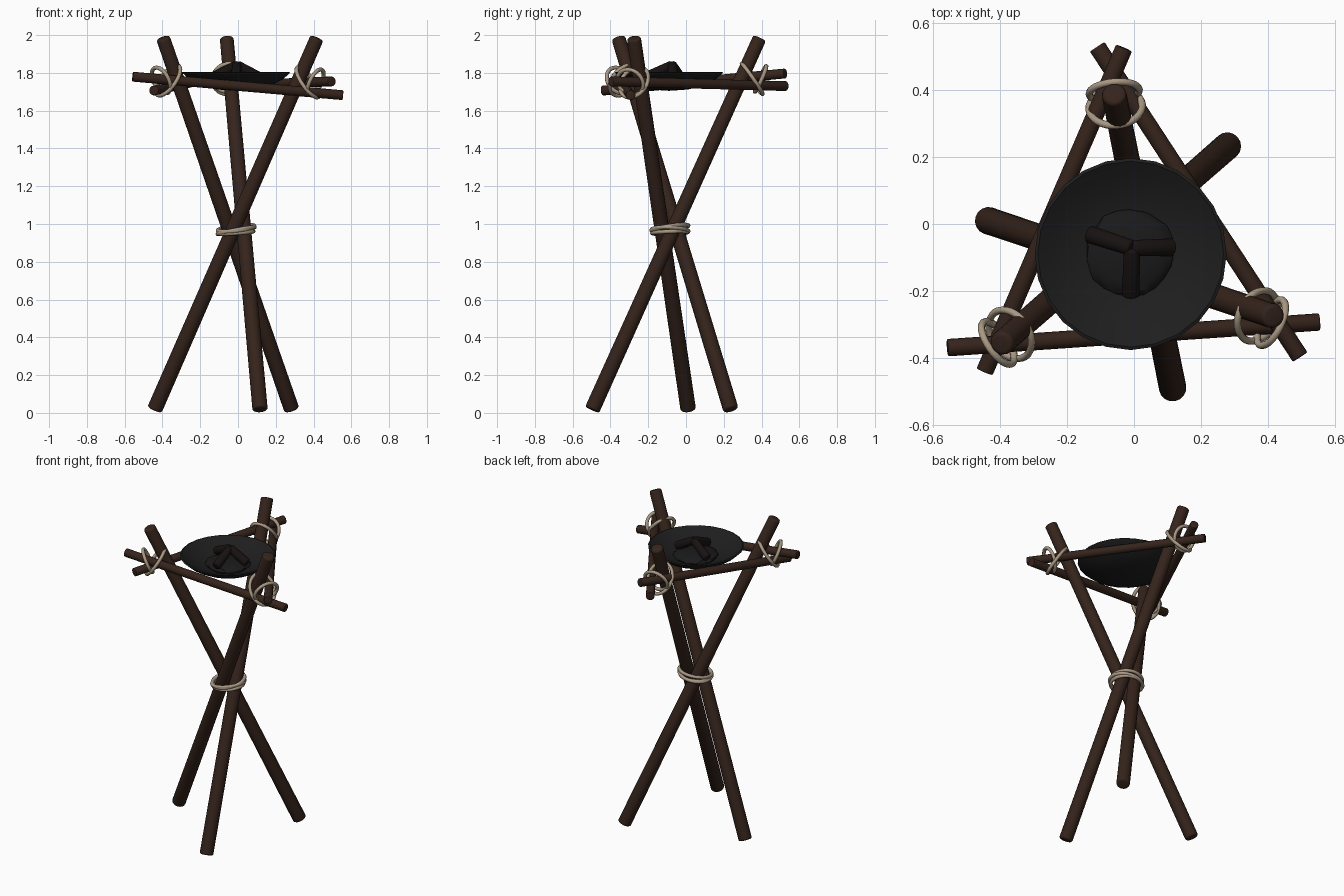
import bpy, bmesh, math, random
from mathutils import Vector, Matrix

if "Cube" in bpy.data.objects:
    bpy.data.objects.remove(bpy.data.objects["Cube"])

random.seed(4)


def material(name, rgb):
    m = bpy.data.materials.new(name)
    m.diffuse_color = (*rgb, 1)
    m.use_nodes = True
    m.node_tree.nodes["Principled BSDF"].inputs["Base Color"].default_value = m.diffuse_color
    return m


WOOD = material("dark wood", (0.035, 0.017, 0.011))
ROPE = material("rope", (0.40, 0.32, 0.23))
IRON = material("iron", (0.013, 0.013, 0.013))
COAL = material("coal", (0.010, 0.010, 0.011))
CHAR = material("charred wood", (0.009, 0.006, 0.006))


def finish(name, bm, mat, angle=40):
    bmesh.ops.recalc_face_normals(bm, faces=bm.faces)
    me = bpy.data.meshes.new(name)
    bm.to_mesh(me)
    bm.free()
    me.materials.append(mat)
    ob = bpy.data.objects.new(name, me)
    bpy.context.collection.objects.link(ob)
    bpy.context.view_layer.objects.active = ob
    ob.select_set(True)
    bpy.ops.object.shade_smooth_by_angle(angle=math.radians(angle))
    ob.select_set(False)
    return ob


def log(name, a, b, r1, r2, mat, bevel, sides=16):
    """Tapered round pole from a to b with softened ends."""
    a, b = Vector(a), Vector(b)
    d = b - a
    bm = bmesh.new()
    bmesh.ops.create_cone(bm, cap_ends=True, segments=sides, radius1=r1, radius2=r2, depth=d.length)
    rims = [e for e in bm.edges if abs(e.verts[0].co.z - e.verts[1].co.z) < 1e-5]
    bmesh.ops.bevel(bm, geom=rims, offset=bevel, segments=3, profile=0.5, affect='EDGES')
    rot = d.to_track_quat('Z', 'Y').to_matrix().to_4x4()
    bm.transform(Matrix.Translation((a + b) / 2) @ rot)
    return finish(name, bm, mat, 50)


def rope_loop(name, centre, p, q, tube=0.011, n=32, m=8):
    """Oval rope ring spanned by half-axes p and q."""
    c, p, q = Vector(centre), Vector(p), Vector(q)
    nrm = p.cross(q).normalized()
    bm = bmesh.new()
    rings = []
    for i in range(n):
        a = 2 * math.pi * i / n
        out = p * math.cos(a) + q * math.sin(a)
        o = out.normalized()
        rings.append([bm.verts.new(c + out + tube * (o * math.cos(2 * math.pi * j / m)
                      + nrm * math.sin(2 * math.pi * j / m))) for j in range(m)])
    for i in range(n):
        r, s = rings[i], rings[(i + 1) % n]
        for j in range(m):
            k = (j + 1) % m
            bm.faces.new((r[j], s[j], s[k], r[k]))
    return finish(name, bm, ROPE, 80)


# Three crossed legs
legs = [((0.117, -0.497, 0.016), (-0.06, 0.39, 1.985)),
        ((-0.442, 0.012, 0.016), (0.418, -0.276, 1.985)),
        ((0.285, 0.238, 0.016), (-0.397, -0.358, 1.985))]
for i, (a, b) in enumerate(legs):
    log(f"leg_{i + 1}", a, b, 0.041, 0.037, WOOD, 0.012)

# Three crossbars forming the top triangle
bars = [((-0.558, -0.37, 1.78), (0.555, -0.293, 1.682)),
        ((-0.447, -0.442, 1.706), (-0.03, 0.526, 1.797)),
        ((0.497, -0.398, 1.755), (-0.11, 0.53, 1.73))]
for i, (a, b) in enumerate(bars):
    log(f"crossbar_{i + 1}", a, b, 0.026, 0.026, WOOD, 0.004)

# Rope wraps where the legs cross
rope_loop("middle_rope_1", (-0.01, -0.085, 0.965), (0.098, 0, 0.018), (0, 0.098, -0.004))
rope_loop("middle_rope_2", (-0.01, -0.085, 0.978), (0.096, 0, 0.012), (0, 0.098, 0.014))
rope_loop("middle_rope_3", (-0.012, -0.085, 0.955), (0.094, 0, 0.006), (0, 0.094, 0.004))

# Pair of slanted rope loops at each corner
hub = Vector((-0.015, -0.085, 0))
for i, c in enumerate([(-0.055, 0.35, 1.768), (-0.37, -0.33, 1.76), (0.37, -0.275, 1.75)]):
    c = Vector(c)
    u = c - hub
    u.z = 0
    u.normalize()
    t = Vector((-u.y, u.x, 0))
    up = Vector((0, 0, 1))
    rope_loop(f"corner_rope_{i + 1}a", c, t * 0.08, u * 0.055 - up * 0.08)
    rope_loop(f"corner_rope_{i + 1}b", c + u * 0.045, t * 0.075, u * 0.03 + up * 0.068)

# Shallow fire bowl, lathed from a profile
profile = [(0, 1.705), (0.1, 1.712), (0.19, 1.735), (0.25, 1.768), (0.287, 1.802),
           (0.278, 1.806), (0.245, 1.785), (0.18, 1.750), (0.1, 1.730), (0, 1.724)]
bm = bmesh.new()
vs = [bm.verts.new((r, 0, z)) for r, z in profile]
es = [bm.edges.new(p) for p in zip(vs, vs[1:])]
bmesh.ops.spin(bm, geom=vs + es, cent=(0, 0, 0), axis=(0, 0, 1), angle=2 * math.pi, steps=24)
bmesh.ops.remove_doubles(bm, verts=bm.verts, dist=1e-4)
bm.transform(Matrix.Translation((-0.01, -0.09, 0)))
finish("fire_bowl", bm, IRON)

# Lumpy mound of coals
bm = bmesh.new()
bmesh.ops.create_icosphere(bm, subdivisions=3, radius=1)
for v in bm.verts:
    v.co *= random.uniform(0.95, 1.04)
bm.transform(Matrix.Translation((-0.012, -0.085, 1.745)) @ Matrix.Diagonal((0.132, 0.132, 0.035, 1)))
finish("coals", bm, COAL, 30)

# Three charred sticks leaning together
for i, (x, y) in enumerate([(-0.135, -0.03), (0.115, -0.07), (-0.01, -0.215)]):
    log(f"firewood_{i + 1}", (x, y, 1.775), (-0.006, -0.072, 1.842), 0.028, 0.025, CHAR, 0.008, 10)
